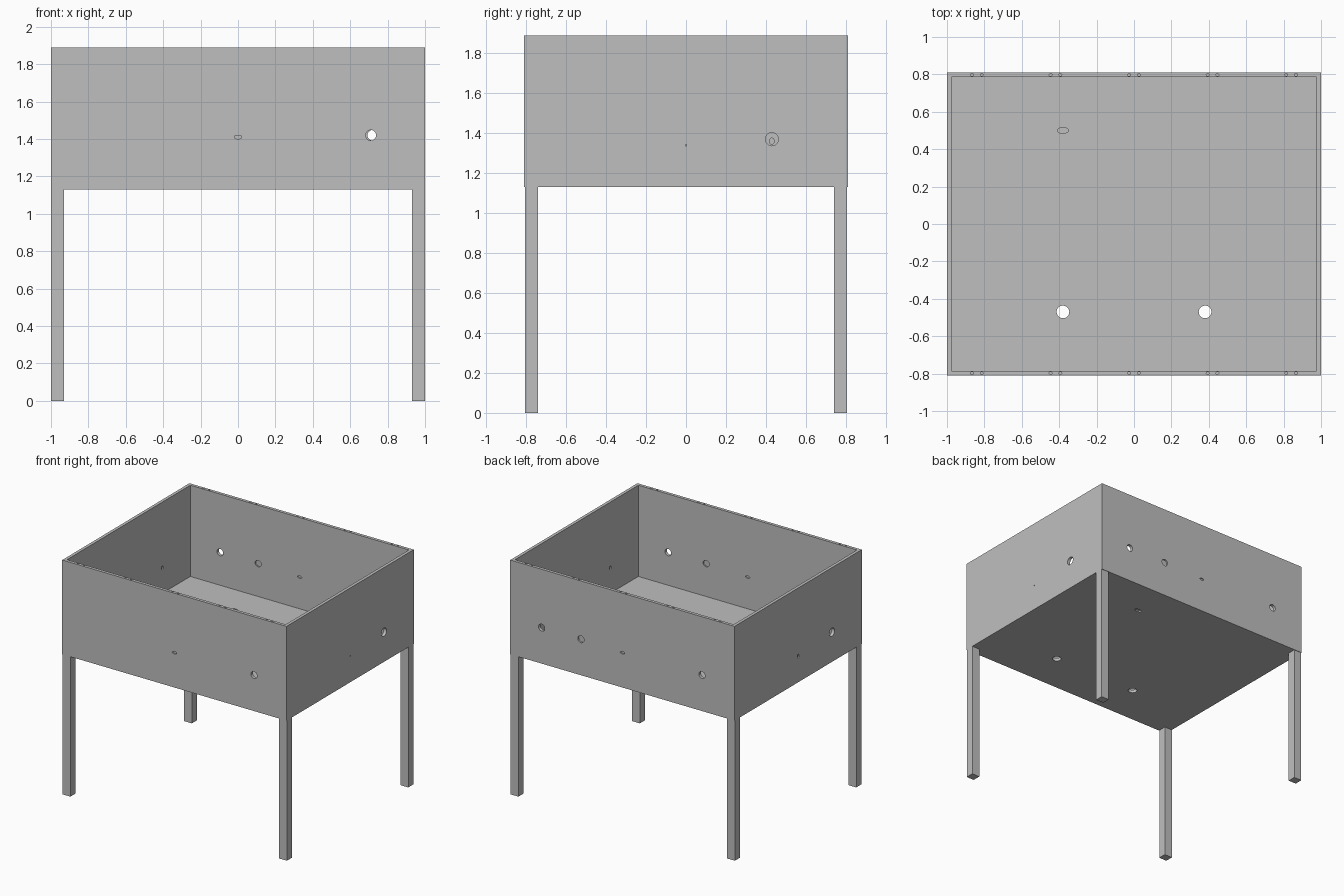
import bpy, bmesh, math
from mathutils import Matrix, Vector

cube = bpy.data.objects.get("Cube")
if cube:
    bpy.data.objects.remove(cube, do_unlink=True)

X, Y = 1.0, 0.81            # half width and half depth
BOTTOM, TOP = 1.13, 1.89    # box heights
T = 0.025                   # panel thickness
LEG = 0.07

grey = bpy.data.materials.new("plain grey")
grey.use_nodes = True
colour = (0.52, 0.52, 0.52, 1)
grey.diffuse_color = colour
grey.node_tree.nodes["Principled BSDF"].inputs["Base Color"].default_value = colour


def add_object(name, bm):
    mesh = bpy.data.meshes.new(name)
    bm.to_mesh(mesh)
    bm.free()
    mesh.materials.append(grey)
    obj = bpy.data.objects.new(name, mesh)
    bpy.context.collection.objects.link(obj)
    return obj


def box(name, low, high):
    low, high = Vector(low), Vector(high)
    bm = bmesh.new()
    bmesh.ops.create_cube(bm, size=1, matrix=Matrix.Translation((low + high) / 2)
                          @ Matrix.Diagonal((*(high - low), 1)))
    return add_object(name, bm)


def drill(panel, holes):
    """Cut holes given as (centre, axis, length, radius, flattening)."""
    bm = bmesh.new()
    for centre, axis, length, radius, flat in holes:
        turn = {"x": Matrix.Rotation(math.pi / 2, 4, "Y"),
                "y": Matrix.Rotation(math.pi / 2, 4, "X"),
                "z": Matrix.Identity(4)}[axis]
        bmesh.ops.create_cone(bm, cap_ends=True, segments=20, radius1=radius,
                              radius2=radius, depth=length,
                              matrix=Matrix.Translation(centre) @ turn
                              @ Matrix.Diagonal((1, flat, 1, 1)))
    cutter = add_object("cutter", bm)
    cutter.hide_render = True
    mod = panel.modifiers.new("holes", "BOOLEAN")
    mod.operation = "DIFFERENCE"
    mod.solver = "EXACT"
    mod.object = cutter
    graph = bpy.context.evaluated_depsgraph_get()
    mesh = bpy.data.meshes.new_from_object(panel.evaluated_get(graph))
    panel.modifiers.clear()
    panel.data = mesh
    bpy.data.objects.remove(cutter, do_unlink=True)


# Long panels: through holes, shallow pockets and paired slots in the top rim
for name, side, through, outer in (("front_panel", -1, [0.71], []),
                                   ("back_panel", 1, [0.72, -0.71], [0.37])):
    y_out, y_in = side * Y, side * (Y - T)
    panel = box(name, (-X, min(y_out, y_in), BOTTOM), (X, max(y_out, y_in), TOP))
    holes = [((x, side * (Y - T / 2), 1.42), "y", 0.1, 0.028, 1) for x in through]
    holes += [((x, y_out, 1.42), "y", T, 0.028, 1) for x in outer]
    holes += [((-side * 0.37, y_in, 1.42), "y", T * 0.8, 0.028, 0.9)]
    holes += [((0, y, 1.41), "y", T * 0.7, 0.02, 0.5) for y in (y_out, y_in)]
    for i in range(-2, 3):
        for offset in (-0.026, 0.026):
            holes.append(((i * 0.42 + offset, side * (Y - T / 2), TOP), "z",
                          0.1, 0.008, 0.8))
    drill(panel, holes)

# Short side panels: one through hole, small pockets
for name, side in (("left_panel", 1), ("right_panel", -1)):
    x_out, x_in = side * X, side * (X - T)
    panel = box(name, (min(x_out, x_in), -Y + T, BOTTOM),
                (max(x_out, x_in), Y - T, TOP))
    drill(panel, [
        ((side * (X - T / 2), side * 0.43, 1.37), "x", 0.1, 0.033, 1),
        ((x_out, 0, 1.34), "x", T * 0.7, 0.004 if side > 0 else 0.016, 0.7),
        ((x_in, -side * 0.43, 1.36), "x", T * 0.7, 0.016, 0.7)])

# Floor: two drain holes and a shallow pocket above and below
floor = box("floor", (-X + T, -Y + T, BOTTOM), (X - T, Y - T, BOTTOM + T))
drill(floor, [((x, -0.47, BOTTOM + T / 2), "z", 0.1, 0.034, 1) for x in (-0.38, 0.38)]
      + [((-0.38, 0.5, BOTTOM + T), "z", T * 0.8, 0.03, 0.5),
         ((0.38, 0.5, BOTTOM), "z", T * 0.8, 0.03, 0.5)])

# Legs at the four corners
for side_y, end in ((-1, "front"), (1, "back")):
    for side_x, hand in ((1, "left"), (-1, "right")):
        xs = sorted((side_x * X, side_x * (X - LEG)))
        ys = sorted((side_y * (Y - 0.004), side_y * (Y - LEG)))
        box(f"{end}_{hand}_leg", (xs[0], ys[0], 0), (xs[1], ys[1], BOTTOM))
